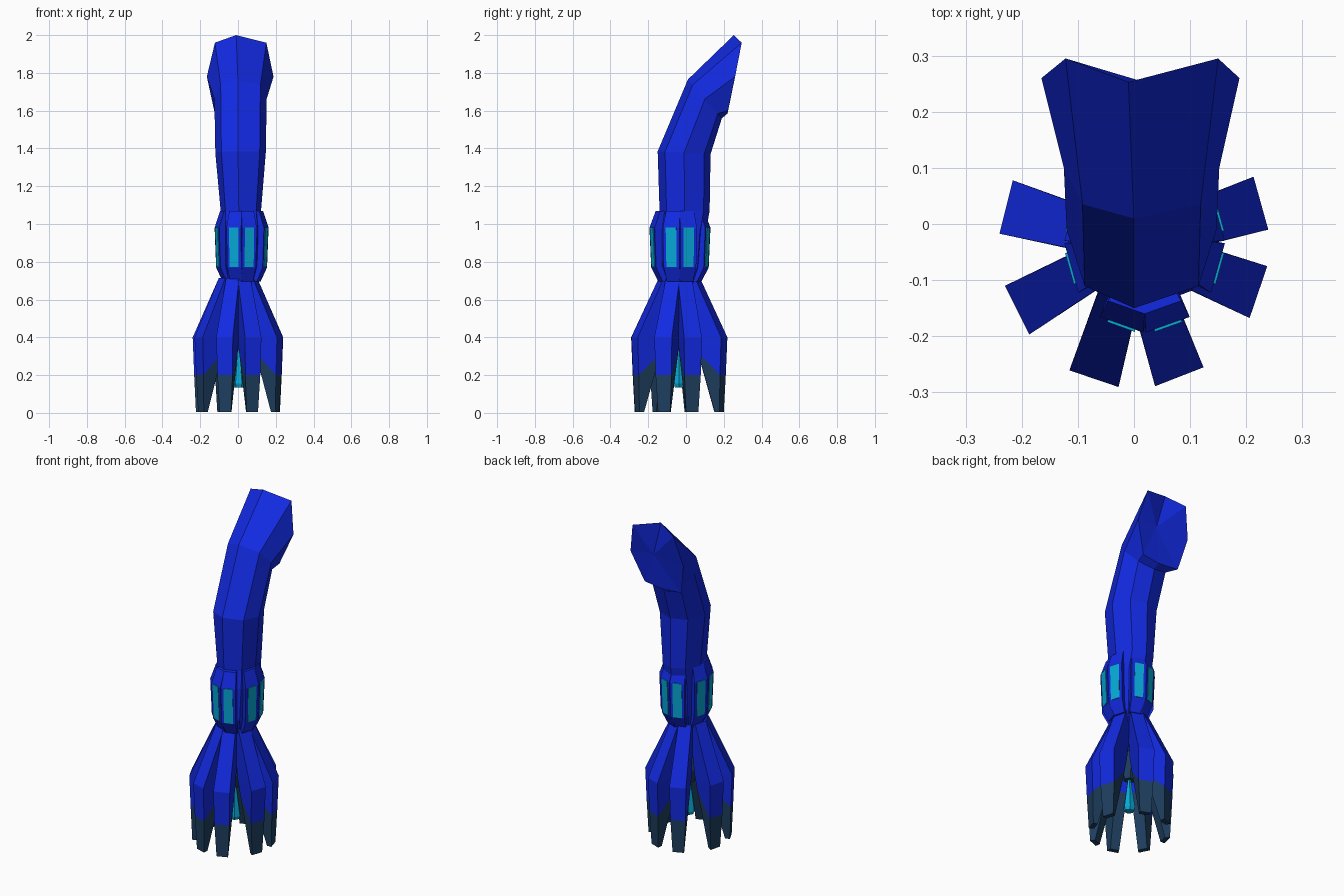
import bpy, bmesh, math

if "Cube" in bpy.data.objects:
    bpy.data.objects.remove(bpy.data.objects["Cube"])


def mat(name, rgb):
    m = bpy.data.materials.new(name)
    m.diffuse_color = (*rgb, 1)
    m.use_nodes = True
    m.node_tree.nodes["Principled BSDF"].inputs["Base Color"].default_value = m.diffuse_color
    return m


BLUE = mat("blue", (0.006, 0.023, 0.76))
SLATE = mat("slate", (0.013, 0.05, 0.115))
CYAN = mat("cyan", (0.002, 0.40, 0.68))


def loft(name, rings, mats, band_mats=None, cap_center=None):
    """Skin equal-length rings; band_mats gives the material of each band."""
    bm = bmesh.new()
    vs = [[bm.verts.new(p) for p in r] for r in rings]
    n = len(rings[0])
    band_mats = band_mats or [0] * (len(rings) - 1)
    for k, (a, b) in enumerate(zip(vs, vs[1:])):
        for i in range(n):
            j = (i + 1) % n
            bm.faces.new((a[i], a[j], b[j], b[i])).material_index = band_mats[k]
    bm.faces.new(vs[0]).material_index = band_mats[0]
    if cap_center:
        c = bm.verts.new(cap_center)
        for i in range(n):
            bm.faces.new((vs[-1][i], vs[-1][(i + 1) % n], c))
    else:
        bm.faces.new(vs[-1]).material_index = band_mats[-1]
    bmesh.ops.recalc_face_normals(bm, faces=bm.faces)
    me = bpy.data.meshes.new(name)
    bm.to_mesh(me)
    bm.free()
    for m in mats:
        me.materials.append(m)
    ob = bpy.data.objects.new(name, me)
    bpy.context.collection.objects.link(ob)
    return ob


# eight-sided cross-section: (fraction across x, fraction front to back)
SECTION = [(.45, 0), (.88, .14), (1, .5), (.85, .88),
           (.5, 1), (.15, .88), (0, .5), (.12, .14)]


def ring(yf, zf, yb, zb, x0, x1):
    return [(x0 + (x1 - x0) * u, yf + (yb - yf) * v, zf + (zb - zf) * v)
            for u, v in SECTION]


# arm: neck, wrist, bent forearm and flared end with a near-vertical cap
end = [(-.01, .253, 2.0), (.15, .295, 1.96), (.188, .26, 1.78), (.12, .222, 1.6),
       (.01, .22, 1.585), (-.125, .222, 1.595), (-.165, .26, 1.78), (-.122, .295, 1.96)]
loft("arm", [
    ring(-.07, .58, .01, .58, -.03, .04),
    ring(-.12, .70, .06, .70, -.07, .10),
    ring(-.155, .78, .09, .77, -.085, .12),
    ring(-.155, .97, .105, .96, -.09, .13),
    ring(-.14, 1.07, .125, 1.07, -.092, .122),
    ring(-.15, 1.385, .13, 1.37, -.12, .147),
    ring(.01, 1.765, .19, 1.56, -.125, .152),
    end], [BLUE], cap_center=(.045, .245, 1.79))


def polar(center, ang, r, side, z, sy):
    """Point at radius r along ang, shifted sideways, stretched in y."""
    c, s = math.cos(ang), math.sin(ang)
    return (center[0] + r * c - side * s, center[1] + (r * s + side * c) * sy, z)


def blade(name, center, deg, sections, mats, bands=None, sy=1.0):
    """Four-sided bar; sections are (r_out, z_out, r_in, z_in, half_width)."""
    a = math.radians(deg)
    rings = [[polar(center, a, ro, -w, zo, sy), polar(center, a, ro, w, zo, sy),
              polar(center, a, ri, w * .8, zi, sy), polar(center, a, ri, -w * .8, zi, sy)]
             for ro, zo, ri, zi, w in sections]
    return loft(name, rings, mats, bands)


# eight claws with slate tips
CLAW = [(.095, .715, .03, .70, .036), (.236, .40, .09, .41, .046),
        (.229, .20, .11, .32, .042), (.222, .005, .195, .005, .032)]
for deg in (16.6, -20, -70, -107.6, -152, 165, 111, 70):
    blade("claw", (0, -.035), deg, CLAW, [BLUE, SLATE], [0, 0, 1], 1.07)

# wrist ridges in four pairs, each with a cyan panel
RIDGE = [(.095, .695, .05, .695, .034), (.129, .77, .08, .77, .039),
         (.137, .98, .08, .98, .041), (.108, 1.07, .08, 1.07, .034)]
PANEL = [(.1325, .772, .12, .772, .025), (.1405, .982, .12, .982, .026)]
for quarter in range(4):
    for off in (-17.5, 17.5):
        deg = quarter * 90 + off
        blade("wrist_ridge", (.019, -.032), deg, RIDGE, [BLUE], sy=1.13)
        blade("wrist_panel", (.019, -.032), deg, PANEL, [CYAN], sy=1.13)


# small emitter cone between the claws
def hexagon(r, z):
    return [(.004 + r * math.cos(i * math.pi / 3), -.036 + r * math.sin(i * math.pi / 3), z)
            for i in range(6)]


loft("emitter", [hexagon(.026, .135), hexagon(.034, .155), hexagon(.008, .34)], [CYAN])

# slate core that carries the emitter
loft("emitter_socket", [hexagon(.03, .33), hexagon(.075, .42), hexagon(.05, .62)], [SLATE])
